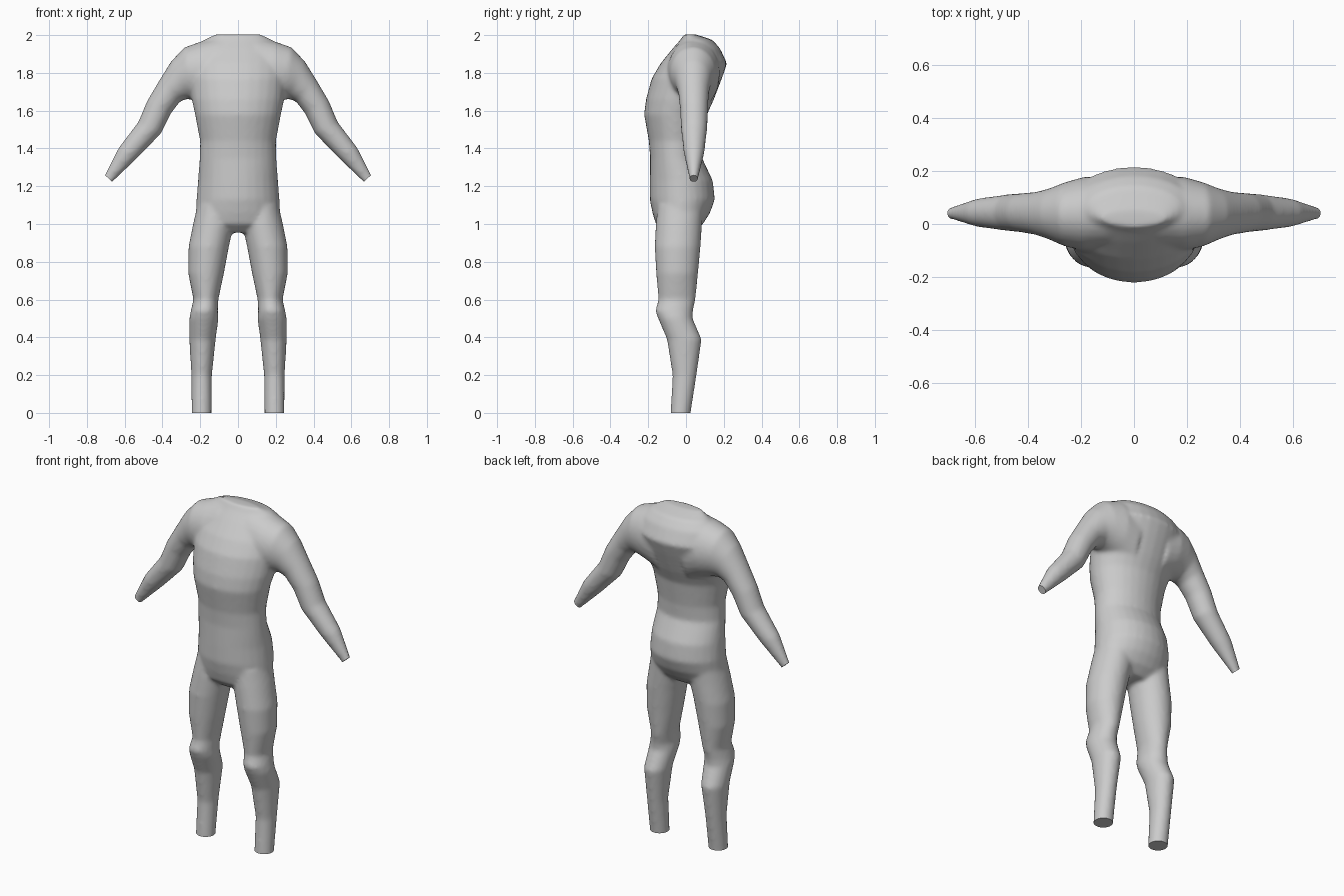
import bpy, bmesh, math
from mathutils import Vector

if "Cube" in bpy.data.objects:
    bpy.data.objects.remove(bpy.data.objects["Cube"])

SIDES = 28
bm = bmesh.new()


def loft(sections):
    """Skin a closed tube through rings given as (centre, half axis a, half axis b)."""
    rings = []
    for c, a, b in sections:
        rings.append([bm.verts.new(c + a * math.cos(t) + b * math.sin(t))
                      for t in (2 * math.pi * i / SIDES for i in range(SIDES))])
    for r0, r1 in zip(rings, rings[1:]):
        for i in range(SIDES):
            j = (i + 1) % SIDES
            bm.faces.new((r0[i], r0[j], r1[j], r1[i]))
    bm.faces.new(rings[0])
    bm.faces.new(rings[-1])


def level(z, x0, x1, y0, y1):
    """Horizontal ring filling an x/y box."""
    return (Vector(((x0 + x1) / 2, (y0 + y1) / 2, z)),
            Vector(((x1 - x0) / 2, 0, 0)), Vector((0, (y1 - y0) / 2, 0)))


# torso: height, half width, front y, back y
torso = [(.955, .14, -.11, .04), (1.0, .222, -.16, .09), (1.06, .223, -.178, .128),
         (1.13, .22, -.192, .153), (1.23, .212, -.192, .142), (1.35, .203, -.19, .085),
         (1.44, .201, -.197, .09), (1.58, .228, -.222, .112), (1.66, .245, -.212, .148),
         (1.77, .26, -.182, .19), (1.85, .265, -.135, .218), (1.93, .235, -.07, .18),
         (1.975, .18, -.03, .14), (2.004, .12, -.01, .05)]
loft([level(z, -w, w, f, b) for z, w, f, b in torso])

# leg: height, inner x, outer x, front y, back y
leg = [(-.04, .14, .246, -.082, .022), (.0, .14, .246, -.082, .025),
       (.2, .138, .247, -.071, .056), (.39, .118, .258, -.101, .083),
       (.5, .103, .258, -.148, .035), (.54, .107, .25, -.163, .037),
       (.6, .104, .236, -.146, .05), (.74, .074, .264, -.158, .064),
       (.88, .048, .262, -.166, .077), (1.0, .022, .238, -.16, .085),
       (1.1, .03, .215, -.15, .09)]

# shoulder and arm: upper x, z, lower x, z, front y, back y
arm = [(.1, 1.99, .1, 1.6, -.1, .18), (.2, 1.965, .18, 1.64, -.1, .178),
       (.285, 1.935, .235, 1.655, -.085, .158), (.355, 1.86, .27, 1.662, -.06, .136),
       (.42, 1.755, .305, 1.65, -.042, .122), (.482, 1.65, .355, 1.585, -.032, .117),
       (.528, 1.54, .408, 1.478, -.027, .113), (.633, 1.402, .53, 1.352, -.012, .097),
       (.706, 1.26, .664, 1.222, .018, .064), (.73, 1.225, .69, 1.19, .018, .064)]

for s in (-1, 1):
    loft([level(z, s * i, s * o, f, b) for z, i, o, f, b in leg])
    loft([(Vector((s * (ux + lx) / 2, (f + b) / 2, (uz + lz) / 2)),
           Vector((s * (ux - lx) / 2, 0, (uz - lz) / 2)), Vector((0, (b - f) / 2, 0)))
          for ux, uz, lx, lz, f, b in arm])

bmesh.ops.recalc_face_normals(bm, faces=bm.faces)
mesh = bpy.data.meshes.new("body")
bm.to_mesh(mesh)
bm.free()
body = bpy.data.objects.new("body", mesh)
bpy.context.collection.objects.link(body)
bpy.context.view_layer.objects.active = body
body.select_set(True)

# blend the parts into one skin
remesh = body.modifiers.new("blend", 'REMESH')
remesh.mode = 'VOXEL'
remesh.voxel_size = .011
smooth = body.modifiers.new("soften", 'SMOOTH')
smooth.factor = .5
smooth.iterations = 8
for name in ("blend", "soften"):
    bpy.ops.object.modifier_apply(modifier=name)

# trim flat ankles and wrists
bm = bmesh.new()
bm.from_mesh(body.data)
cuts = [((0, 0, 0), (0, 0, -1))] + [((s * .685, 0, 1.241), (s * .67, 0, -.74)) for s in (-1, 1)]
for co, no in cuts:
    # wrist planes must spare the legs, so cut only geometry near the end
    near = [v for v in bm.verts if co[2] == 0 or v.co.x * co[0] > .3]
    faces = {f for v in near for f in v.link_faces
             if co[2] == 0 or all(w.co.x * co[0] > .3 for w in f.verts)}
    edges = {e for f in faces for e in f.edges}
    verts = {v for f in faces for v in f.verts}
    cut = bmesh.ops.bisect_plane(bm, geom=list(verts) + list(edges) + list(faces),
                                 plane_co=co, plane_no=no, clear_outer=True)
    rim = [e for e in cut['geom_cut'] if isinstance(e, bmesh.types.BMEdge)]
    bmesh.ops.holes_fill(bm, edges=rim, sides=0)
bmesh.ops.recalc_face_normals(bm, faces=bm.faces)
bm.to_mesh(body.data)
bm.free()
bpy.ops.object.shade_smooth_by_angle(angle=math.radians(50))
